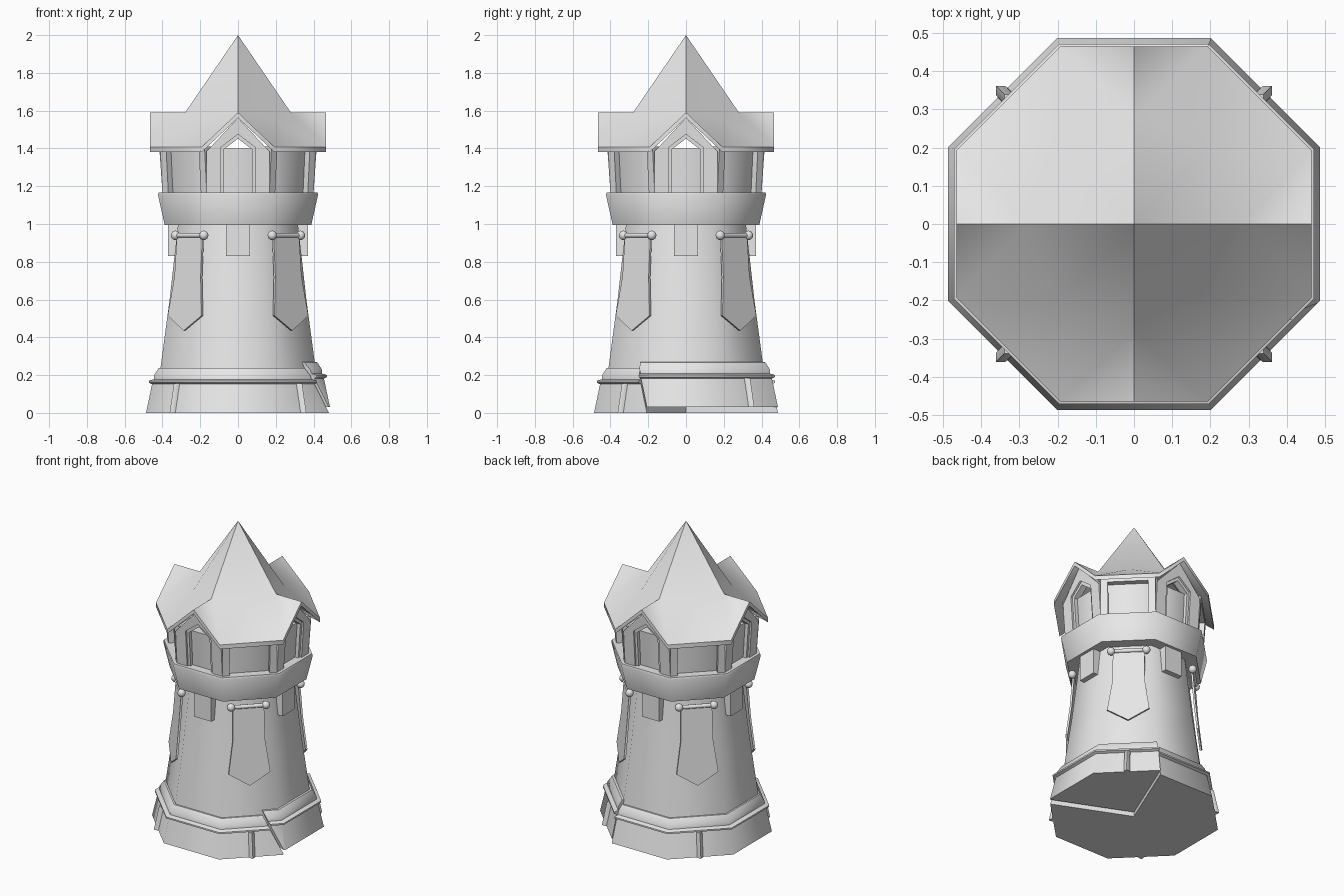
import bpy, bmesh, math
from mathutils import Vector, Matrix

if "Cube" in bpy.data.objects:
    bpy.data.objects.remove(bpy.data.objects["Cube"])

stone = bpy.data.materials.new("plain stone grey")
stone.diffuse_color = (0.8, 0.8, 0.8, 1)
stone.use_nodes = True
stone.node_tree.nodes["Principled BSDF"].inputs["Base Color"].default_value = stone.diffuse_color


def finish(bm, name, angle=0.0):
    """Turn a bmesh into an object, rotated about z."""
    bmesh.ops.recalc_face_normals(bm, faces=bm.faces)
    bm.transform(Matrix.Rotation(angle, 4, 'Z'))
    me = bpy.data.meshes.new(name)
    bm.to_mesh(me)
    bm.free()
    me.materials.append(stone)
    ob = bpy.data.objects.new(name, me)
    bpy.context.collection.objects.link(ob)
    return ob


def corner(k, apothem, z):
    a = math.radians(22.5 + 45 * k)
    r = apothem / math.cos(math.pi / 8)
    return Vector((r * math.cos(a), r * math.sin(a), z))


def octagon(name, profile):
    """Closed eight-sided solid from (apothem, z) pairs."""
    bm = bmesh.new()
    rings = [[bm.verts.new(corner(k, r, z)) for k in range(8)] for r, z in profile]
    for a, b in zip(rings, rings[1:]):
        for k in range(8):
            j = (k + 1) % 8
            bm.faces.new((a[k], a[j], b[j], b[k]))
    bm.faces.new(rings[0])
    bm.faces.new(rings[-1])
    return finish(bm, name)


def base_piece(name, columns, profile, lift):
    """Wedge of the foot; each column is a function of (apothem, z)."""
    bm = bmesh.new()
    cols = [[bm.verts.new(c(r, z) + Vector((0, 0, lift))) for r, z in profile] for c in columns]
    lo = bm.verts.new((0, 0, profile[0][1] + lift))
    hi = bm.verts.new((0, 0, profile[-1][1] + lift))
    for a, b in zip(cols, cols[1:]):
        for i in range(len(profile) - 1):
            bm.faces.new((a[i], b[i], b[i + 1], a[i + 1]))
        bm.faces.new((a[0], b[0], lo))
        bm.faces.new((a[-1], b[-1], hi))
    for c in (cols[0], cols[-1]):
        bm.faces.new(c + [hi, lo])
    return finish(bm, name)


def frame(name, outer, inner, front, depth, angle, lean=0.07):
    """Open-bottomed frame between two outlines of equal length, in the x-z plane."""
    bm = bmesh.new()

    def row(pts, d):
        return [bm.verts.new((x, -(front + lean * (z - 1.165) - d), z)) for x, z in pts]
    of, inf, ob_, ib = row(outer, 0), row(inner, 0), row(outer, depth), row(inner, depth)
    for a, b in ((of, inf), (ob_, ib), (of, ob_), (inf, ib)):
        for i in range(len(a) - 1):
            bm.faces.new((a[i], a[i + 1], b[i + 1], b[i]))
    for i in (0, -1):
        bm.faces.new((of[i], inf[i], ib[i], ob_[i]))
    return finish(bm, name, angle)


def arch(half, bottom, eave, peak):
    return [(-half, bottom), (-half, eave), (0, peak), (half, eave), (half, bottom)]


def plate(name, pts, thickness, angle):
    """Flat panel from (x, y, z) points, thickened inwards along y."""
    bm = bmesh.new()
    f = bm.faces.new([bm.verts.new(p) for p in pts])
    new = bmesh.ops.extrude_face_region(bm, geom=[f], use_keep_orig=True)
    bmesh.ops.translate(bm, vec=(0, thickness, 0),
                        verts=[v for v in new['geom'] if isinstance(v, bmesh.types.BMVert)])
    return finish(bm, name, angle)


# Cracked foot: main part and a raised two-sided chunk
foot = [(0.487, 0), (0.455, 0.152), (0.472, 0.16), (0.472, 0.17), (0.446, 0.178),
        (0.444, 0.2), (0.42, 0.238), (0.36, 0.24)]


def col(k):
    return lambda r, z: corner(k, r, z)


def slanted(r, z):
    return corner(-1, r, z).lerp(corner(-2, r, z), 0.02 + 1.1 * z)


base_piece("foot_main", [col(k) for k in range(1, 7)] + [slanted], foot, 0)
base_piece("foot_chunk", [slanted, col(-1), col(0), col(1)], foot, 0.03)

# Tapered shaft and parapet
octagon("shaft", [(0.425, 0.1), (0.41, 0.24), (0.362, 0.6), (0.315, 1.02)])
octagon("parapet", [(0.388, 0.995), (0.424, 1.155), (0.42, 1.168)])
octagon("upper_room", [(0.365, 1.16), (0.38, 1.40)])

for i in range(4):
    side = i * math.pi / 2
    diag = side + math.pi / 4
    # Corbel under the parapet
    plate("corbel", [(-0.063, -0.37, 0.83), (0.063, -0.37, 0.83),
                     (0.063, -0.37, 1.0), (-0.063, -0.37, 1.0)], 0.09, side)
    # Gabled window wall, inner window frame, and side bay
    frame("gable_wall", arch(0.166, 1.165, 1.385, 1.562), arch(0.092, 1.165, 1.405, 1.475),
          0.40, 0.05, side)
    frame("window_frame", arch(0.094, 1.165, 1.405, 1.478), arch(0.075, 1.165, 1.395, 1.452),
          0.388, 0.04, side)
    frame("bay_pillars", arch(0.166, 1.165, 1.41, 1.41), arch(0.122, 1.165, 1.39, 1.39),
          0.40, 0.05, diag)
    # Rib on the foot (the one on the raised chunk sits higher)
    bm = bmesh.new()
    lift = 0.03 if i == 1 else 0
    ends = [[bm.verts.new((x, -r - y, z + lift)) for x, y in ((-0.02, -0.03), (-0.017, 0.008), (0, 0.025),
                                                             (0.017, 0.008), (0.02, -0.03))]
            for r, z in ((0.487, 0.0), (0.455, 0.155))]
    for k in range(5):
        j = (k + 1) % 5
        bm.faces.new((ends[0][k], ends[0][j], ends[1][j], ends[1][k]))
    for e in ends:
        bm.faces.new(e)
    finish(bm, "foot_rib", diag)
    # Banner with its pole and knobs
    plate("banner", [(-0.095, -0.362, 0.94), (-0.098, -0.378, 0.72), (-0.127, -0.4, 0.515),
                     (0, -0.408, 0.435), (0.127, -0.4, 0.515), (0.098, -0.378, 0.72),
                     (0.095, -0.362, 0.94)], 0.012, diag)
    bm = bmesh.new()
    bmesh.ops.create_cone(bm, cap_ends=True, segments=8, radius1=0.013, radius2=0.013, depth=0.21,
                          matrix=Matrix.Translation((0, -0.362, 0.94)) @ Matrix.Rotation(math.pi / 2, 4, 'Y'))
    for s in (-1, 1):
        bmesh.ops.create_uvsphere(bm, u_segments=12, v_segments=8, radius=0.025,
                                  matrix=Matrix.Translation((s * 0.106, -0.362, 0.94)))
    finish(bm, "banner_pole", diag)

# Flared spire roof with four gables
bm = bmesh.new()
apex = bm.verts.new((0, 0, 2))
mid = [bm.verts.new((0.28 * math.cos(k * math.pi / 4), 0.28 * math.sin(k * math.pi / 4),
                     1.55 if k % 2 else 1.59)) for k in range(8)]
eave = [bm.verts.new(corner(k, 0.465, 1.408)) for k in range(8)]
for k in range(8):
    bm.faces.new((apex, mid[k], mid[(k + 1) % 8]))
for k in range(0, 8, 2):
    a = k * math.pi / 4
    ridge = bm.verts.new((0.465 * math.cos(a), 0.465 * math.sin(a), 1.59))
    left, right = eave[k], eave[k - 1]
    bm.faces.new((mid[k], ridge, left))
    bm.faces.new((mid[k], right, ridge))
    bm.faces.new((mid[k], left, mid[k + 1]))
    bm.faces.new((left, eave[k + 1], mid[k + 1]))
    bm.faces.new((right, mid[k], mid[k - 1]))
new = bmesh.ops.extrude_face_region(bm, geom=bm.faces[:], use_keep_orig=True)
bmesh.ops.translate(bm, vec=(0, 0, -0.028),
                    verts=[v for v in new['geom'] if isinstance(v, bmesh.types.BMVert)])
finish(bm, "roof")

# Smooth the round parts, keep real edges crisp
for ob in bpy.context.collection.objects:
    ob.select_set(True)
    bpy.context.view_layer.objects.active = ob
bpy.ops.object.shade_smooth_by_angle(angle=math.radians(47))
